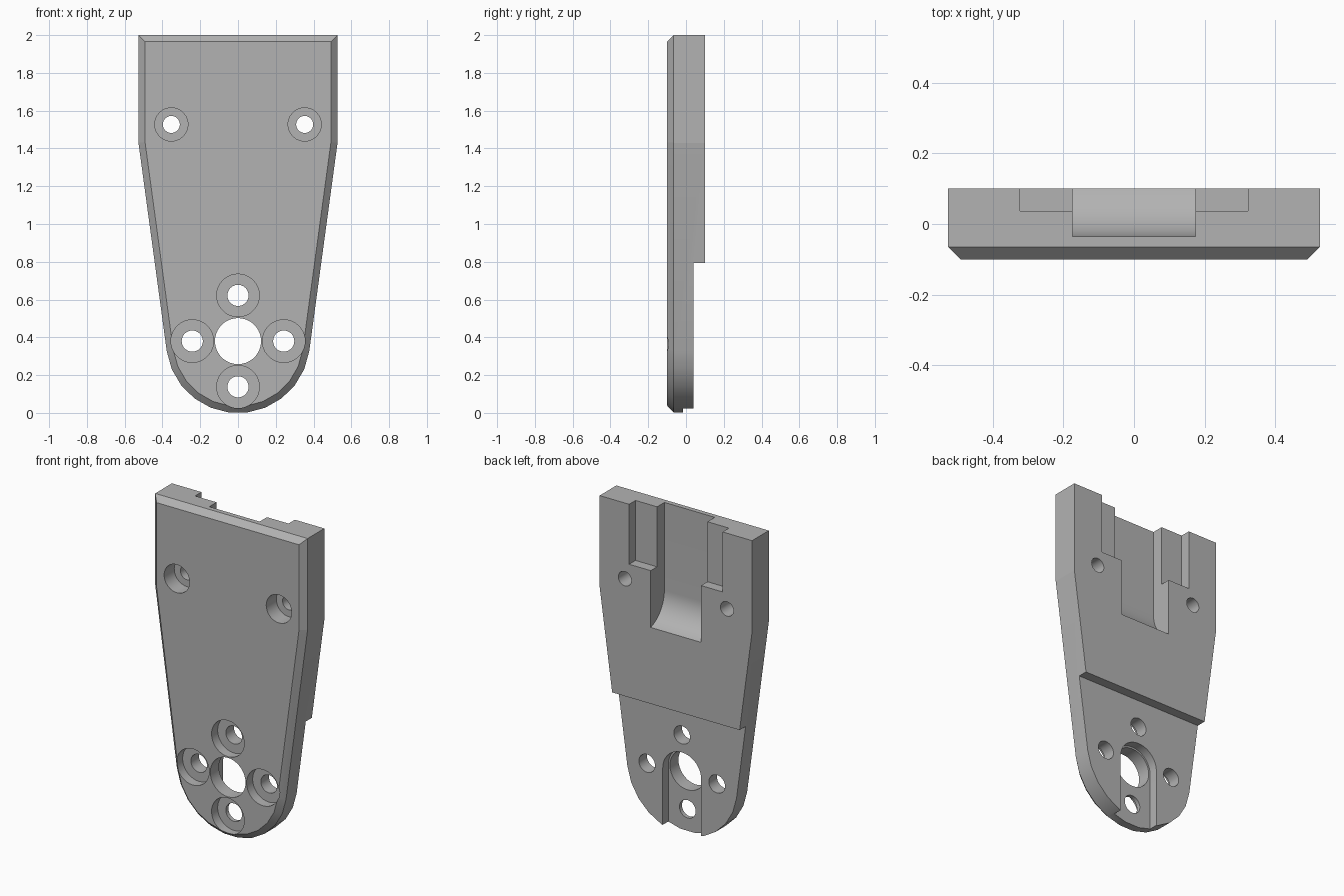
import bpy, bmesh
from math import cos, sin, pi, radians, hypot, sqrt
from mathutils import Vector

cube = bpy.data.objects.get("Cube")
if cube:
    bpy.data.objects.remove(cube)

FRONT, BACK, STEP = -0.10, 0.10, 0.04   # depth levels
WIDTH, SHOULDER, CHAMFER = 0.527, 1.43, 0.035
HUB_Z, HUB_R = 0.38, 0.381

grey = bpy.data.materials.new("plain grey")
grey.use_nodes = True
colour = (0.45, 0.45, 0.45, 1)
grey.diffuse_color = colour
grey.node_tree.nodes["Principled BSDF"].inputs["Base Color"].default_value = colour


def loft(name, rings):
    """Solid skinned through rings of matching points, capped at both ends."""
    bm = bmesh.new()
    loops = [[bm.verts.new(p) for p in ring] for ring in rings]
    n = len(loops[0])
    for a, b in zip(loops, loops[1:]):
        for i in range(n):
            j = (i + 1) % n
            bm.faces.new((a[i], a[j], b[j], b[i]))
    bm.faces.new(loops[0])
    bm.faces.new(loops[-1])
    bmesh.ops.recalc_face_normals(bm, faces=bm.faces)
    mesh = bpy.data.meshes.new(name)
    bm.to_mesh(mesh)
    bm.free()
    mesh.materials.append(grey)
    obj = bpy.data.objects.new(name, mesh)
    bpy.context.collection.objects.link(obj)
    return obj


def at_depth(points, y):
    return [(x, y, z) for x, z in points]


def arc(cx, cz, r, start, end, steps):
    angles = [radians(start + (end - start) * i / steps) for i in range(steps + 1)]
    return [(cx + r * cos(a), cz + r * sin(a)) for a in angles]


def inset(points, d):
    """Mitred inward offset of a counter-clockwise outline."""
    result = []
    for i, p in enumerate(points):
        p = Vector(p)
        u = (p - Vector(points[i - 1])).normalized()
        v = (Vector(points[(i + 1) % len(points)]) - p).normalized()
        n1, n2 = Vector((-u.y, u.x)), Vector((-v.y, v.x))
        result.append(tuple(p + (n1 + n2) * d / (1 + n1.dot(n2))))
    return result


# Plate: square head tapering to a rounded foot, chamfered front rim
outline = [(WIDTH, 2), (-WIDTH, 2), (-WIDTH, SHOULDER)]
outline += arc(0, HUB_Z, HUB_R, -172, -8, 11)
outline += [(WIDTH, SHOULDER)]
plate = loft("mounting_plate", [
    at_depth(inset(outline, CHAMFER), FRONT),
    at_depth(outline, FRONT + CHAMFER),
    at_depth(outline, BACK)])


def cut(cutter):
    cutter.hide_render = True
    mod = plate.modifiers.new("cut", 'BOOLEAN')
    mod.operation, mod.solver, mod.object = 'DIFFERENCE', 'EXACT', cutter
    bpy.context.view_layer.objects.active = plate
    bpy.ops.object.modifier_apply(modifier=mod.name)
    bpy.data.objects.remove(cutter)


def cut_prism(name, points, y0, y1):
    cut(loft(name, [at_depth(points, y0), at_depth(points, y1)]))


def cut_round(name, x, z, r, y0, y1):
    cut_prism(name, arc(x, z, r, 0, 350, 35), y0, y1)


def box(w, z0, z1):
    return [(-w, z0), (w, z0), (w, z1), (-w, z1)]


# Thinner lower back and shallow head pocket
cut_prism("lower_step", box(1, -1, 0.793), STEP, 1)
cut_prism("shallow_pocket", box(0.323, 1.625, 3), 0.037, 1)

# Deep head pocket with a scooped lower end
floor, scoop = -0.035, 0.19
profile = arc(floor + scoop, 1.452, scoop, 180, 270, 16) + [(0.5, 1.262), (0.5, 3), (floor, 3)]
cut(loft("deep_pocket", [[(x, y, z) for y, z in profile] for x in (-0.174, 0.174)]))

# Round-topped slot in the foot
cut_prism("foot_slot", arc(0, HUB_Z, 0.133, 0, 180, 18) + [(-0.133, -1), (0.133, -1)], -0.015, 1)

# Hub bore and the counterbored screw holes
cut_round("hub_bore", 0, HUB_Z, 0.122, -1, 1)
for x, z in ((0, 0.622), (0, 0.138), (-0.242, HUB_Z), (0.242, HUB_Z)):
    cut_round("hub_counterbore", x, z, 0.113, -1, -0.04)
    cut_round("hub_screw_hole", x, z, 0.056, -1, 1)
for x in (-0.353, 0.353):
    cut_round("head_counterbore", x, 1.527, 0.088, -1, 0)
    cut_round("head_screw_hole", x, 1.527, 0.045, -1, 1)

# Smooth curves, keeping the shoulder and rim edges crisp
plate.select_set(True)
bpy.ops.object.shade_smooth_by_angle(angle=radians(25))
verts = plate.data.vertices
for e in plate.data.edges:
    a, b = (verts[i].co for i in e.vertices)
    if abs(a.z - b.z) < 0.02 and abs(a.z - SHOULDER) < 0.02 and abs(a.x) > 0.45:
        e.use_edge_sharp = True
